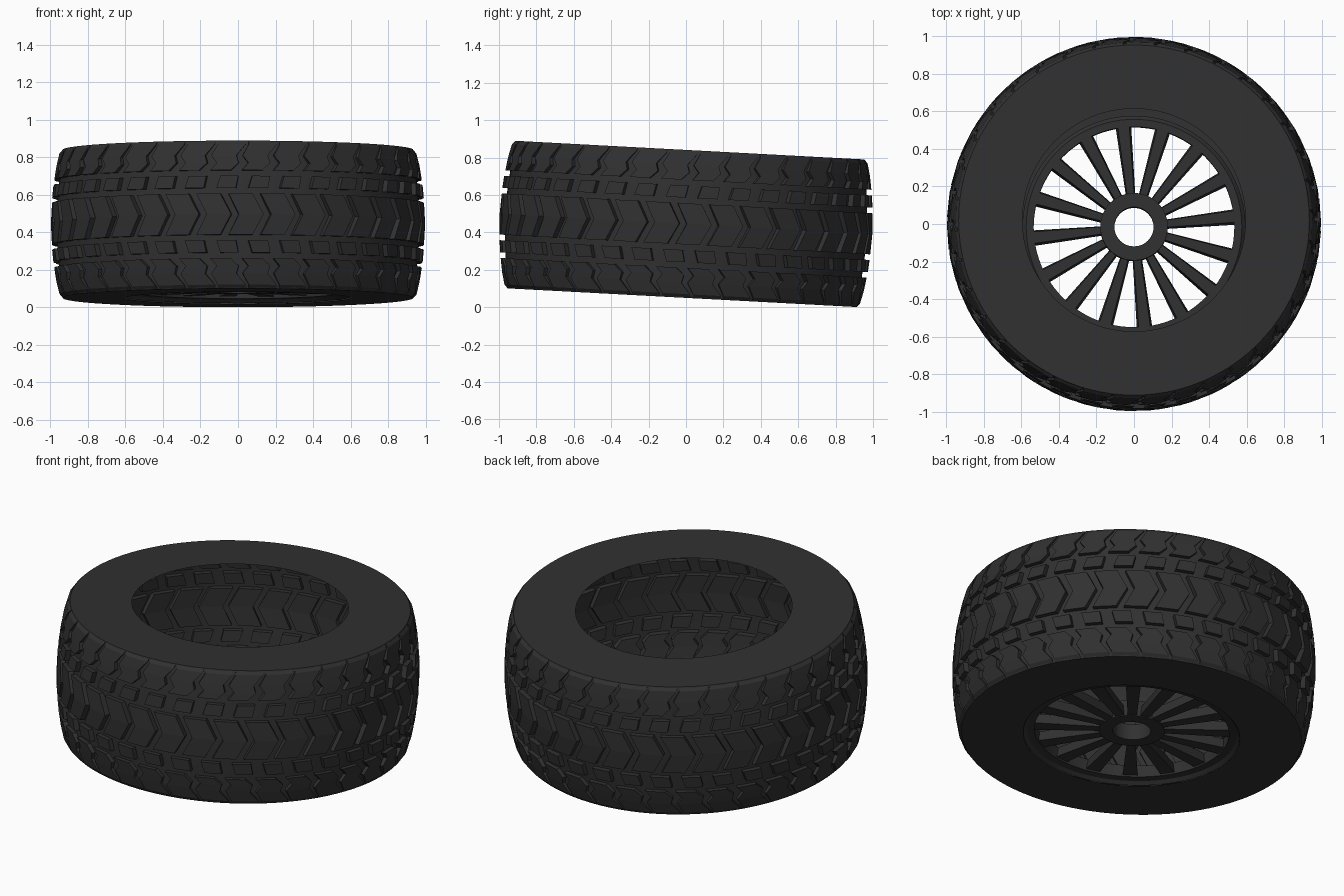
import bpy, bmesh, math
from mathutils import Matrix

if "Cube" in bpy.data.objects:
    bpy.data.objects.remove(bpy.data.objects["Cube"])

TILT = Matrix.Translation((0, 0, 0.445)) @ Matrix.Rotation(math.radians(-3.06), 4, 'X')
COUNT = 36                     # tread blocks per row
PITCH = 2 * math.pi / COUNT

rubber = bpy.data.materials.new("dark_grey")
rubber.diffuse_color = (0.03, 0.03, 0.03, 1)
rubber.use_nodes = True
rubber.node_tree.nodes["Principled BSDF"].inputs["Base Color"].default_value = rubber.diffuse_color


def finish(name, bm, smooth=None, recalc=True):
    """Turn a bmesh into a tilted, coloured object."""
    if recalc:
        bmesh.ops.recalc_face_normals(bm, faces=bm.faces)
    bm.transform(TILT)
    me = bpy.data.meshes.new(name)
    bm.to_mesh(me)
    bm.free()
    me.materials.append(rubber)
    ob = bpy.data.objects.new(name, me)
    bpy.context.collection.objects.link(ob)
    if smooth:
        bpy.ops.object.select_all(action='DESELECT')
        ob.select_set(True)
        bpy.context.view_layer.objects.active = ob
        bpy.ops.object.shade_smooth_by_angle(angle=math.radians(smooth))
    return ob


def lathe(name, profile, closed, segs=96):
    """Revolve (radius, z) points round the axle."""
    bm = bmesh.new()
    rings = []
    for i in range(segs):
        a = 2 * math.pi * i / segs
        rings.append([bm.verts.new((r * math.cos(a), r * math.sin(a), z)) for r, z in profile])
    n = len(profile)
    for i in range(segs):
        p, q = rings[i], rings[(i + 1) % segs]
        for j in range(n if closed else n - 1):
            k = (j + 1) % n
            bm.faces.new((p[j], q[j], q[k], p[k]))
    return finish(name, bm, 30)


def tread_radius(z):
    """Outer crown of the tread at height z."""
    pts = [(0, 0.998), (0.12, 0.993), (0.22, 0.983), (0.31, 0.968), (0.375, 0.953), (0.395, 0.935)]
    z = min(abs(z), 0.395)
    for (z0, r0), (z1, r1) in zip(pts, pts[1:]):
        if z <= z1:
            return r0 + (r1 - r0) * (z - z0) / (z1 - z0)


def tread_row(name, outline, phase=0.0):
    """Ring of blocks; outline rows are (z, start, end) in fractions of the pitch."""
    bm = bmesh.new()
    for i in range(COUNT):
        rows = []
        for z, s0, s1 in outline:
            top = tread_radius(z)
            low = top - 0.06
            row = []
            for r, s in ((low, s0), (top, s0 + 0.03), (top, s1 - 0.03), (low, s1)):
                a = (i + phase + s) * PITCH
                row.append(bm.verts.new((r * math.cos(a), r * math.sin(a), z)))
            rows.append(row)
        for p, q in zip(rows, rows[1:]):
            for j in range(4):
                k = (j + 1) % 4
                bm.faces.new((p[j], p[k], q[k], q[j]))
        bm.faces.new(rows[0])
        bm.faces.new(rows[-1])
    return finish(name, bm)


# hollow tyre carcass with flat sidewalls
half = [(0.595, 0.395), (0.935, 0.395), (0.945, 0.375), (0.948, 0.31), (0.955, 0.22), (0.964, 0.12)]
lathe("tyre_carcass", half + [(0.967, 0)] + [(r, -z) for r, z in reversed(half)], False)

# centre chevrons
tread_row("centre_tread", [(-0.11, -0.32, 0.48), (0, 0, 0.82), (0.11, -0.32, 0.48)])

# rectangular and shoulder blocks on both sides
for side, label in ((1, "upper"), (-1, "lower")):
    tread_row(label + "_middle_tread",
              [(side * 0.14, 0.0, 0.66), (side * 0.205, 0.12, 0.74)], 0.3)
    tread_row(label + "_shoulder_tread",
              [(side * 0.235, 0.0, 0.70), (side * 0.275, 0.20, 0.95), (side * 0.315, 0.02, 0.88),
               (side * 0.375, 0.22, 1.18), (side * 0.394, 0.22, 1.2)], 0.1)

# rim ring and hub set in the lower sidewall
lathe("rim_ring", [(0.595, -0.392), (0.575, -0.375), (0.535, -0.37), (0.535, -0.30),
                   (0.575, -0.30), (0.595, -0.32)], True)
lathe("hub", [(0.105, -0.365), (0.18, -0.365), (0.18, -0.27), (0.105, -0.27)], True, 48)

# tapered spokes
bm = bmesh.new()
SPOKES = 16
for i in range(SPOKES):
    turn = Matrix.Rotation(2 * math.pi * i / SPOKES + math.radians(6), 4, 'Z')
    made = bmesh.ops.create_cube(bm, size=1)["verts"]
    for v in made:
        outer, low = v.co.x > 0, v.co.z < 0
        w = (0.042 if outer else 0.025) * (1 if low else 0.75)
        v.co = ((0.55 if outer else 0.17), w * (1 if v.co.y > 0 else -1), -0.36 if low else -0.30)
    bmesh.ops.transform(bm, matrix=turn, verts=made)
finish("spokes", bm)
